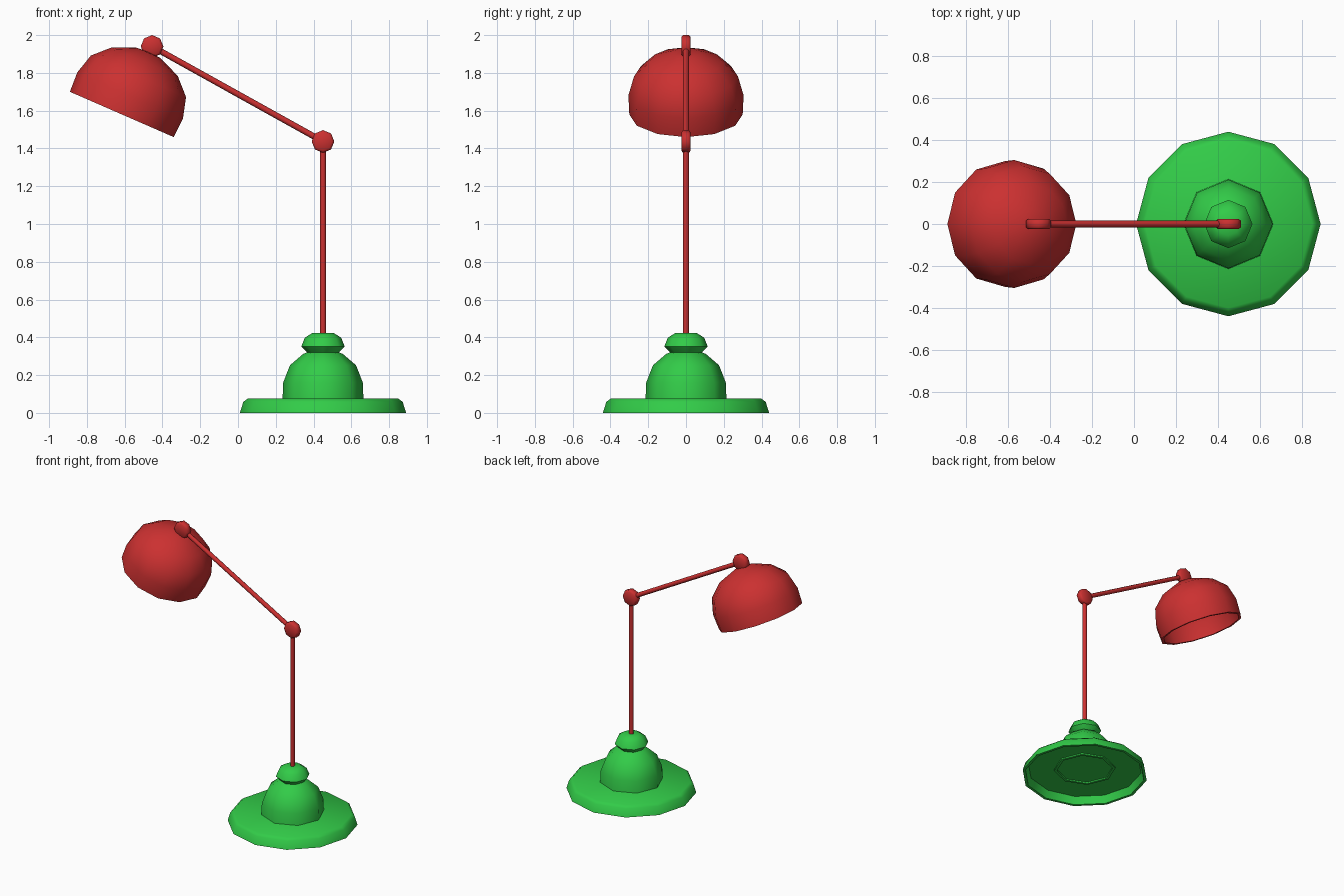
import bpy, bmesh, math
from mathutils import Vector, Matrix

if "Cube" in bpy.data.objects:
    bpy.data.objects.remove(bpy.data.objects["Cube"], do_unlink=True)


def make_material(name, rgb):
    mat = bpy.data.materials.new(name)
    mat.use_nodes = True
    mat.diffuse_color = (*rgb, 1)
    mat.node_tree.nodes["Principled BSDF"].inputs["Base Color"].default_value = (*rgb, 1)
    return mat


RED = make_material("lamp red", (0.6, 0.03, 0.03))
GREEN = make_material("base green", (0.032, 0.6, 0.065))


def lathe(name, profile, sides, mat, origin, axis=(0, 0, 1), closed=False):
    """Spin a (radius, height) profile about z, then point z along axis."""
    bm = bmesh.new()
    verts = [bm.verts.new((r, 0, h)) for r, h in profile]
    edges = [bm.edges.new(pair) for pair in zip(verts, verts[1:])]
    if closed:
        edges.append(bm.edges.new((verts[-1], verts[0])))
    bmesh.ops.spin(bm, geom=verts + edges, cent=(0, 0, 0), axis=(0, 0, 1),
                   angle=math.tau, steps=sides)
    bmesh.ops.remove_doubles(bm, verts=bm.verts, dist=0.0005)
    bmesh.ops.recalc_face_normals(bm, faces=bm.faces)
    mesh = bpy.data.meshes.new(name)
    bm.to_mesh(mesh)
    bm.free()
    mesh.materials.append(mat)
    obj = bpy.data.objects.new(name, mesh)
    bpy.context.collection.objects.link(obj)
    z = Vector(axis).normalized()
    y = Vector((0, 1, 0)) if abs(z.y) < 0.5 else Vector((0, 0, 1))
    x = y.cross(z)
    rot = Matrix((x, y, z)).transposed().to_4x4()
    obj.matrix_world = Matrix.Translation(origin) @ rot
    bpy.ops.object.select_all(action='DESELECT')
    obj.select_set(True)
    bpy.context.view_layer.objects.active = obj
    bpy.ops.object.shade_smooth_by_angle(angle=math.radians(55))
    return obj


def rod(name, start, end, radius):
    start, end = Vector(start), Vector(end)
    span = (end - start).length
    lathe(name, [(0, 0), (radius, 0), (radius, span), (0, span)], 8, RED, start, end - start)


FOOT = (0.45, 0, 0)
ELBOW = (0.45, 0, 1.437)
HEAD = (-0.455, 0, 1.94)

# Foot plate, recessed underneath
lathe("foot_plate", [(0, 0.075), (0.40, 0.075), (0.422, 0.058), (0.44, 0),
                     (0.42, 0), (0.40, 0.055), (0, 0.055)], 12, GREEN, FOOT)

# Hollow dome whose rim shows below the plate
lathe("base_dome", [(0.215, 0.045), (0.211, 0.16), (0.175, 0.252), (0.105, 0.312),
                    (0.06, 0.33), (0.05, 0.31), (0.16, 0.24), (0.195, 0.16),
                    (0.195, 0.045)], 8, GREEN, FOOT, closed=True)

# Collar that holds the post
lathe("base_collar", [(0, 0.29), (0.06, 0.30), (0.085, 0.32), (0.115, 0.352),
                      (0.096, 0.398), (0.055, 0.424), (0, 0.424)], 8, GREEN, FOOT)

# Post and arm
rod("post", (0.45, 0, 0.40), ELBOW, 0.016)
rod("arm", ELBOW, HEAD, 0.016)

# Bevelled pivot discs
PIVOT = [(0, -0.025), (0.048, -0.025), (0.06, -0.016),
         (0.06, 0.016), (0.048, 0.025), (0, 0.025)]
for name, place in (("elbow_pivot", ELBOW), ("head_pivot", HEAD)):
    lathe(name, PIVOT, 8, RED, place, (0, 1, 0))

# Tilted hollow shade
lathe("shade", [(0, 0.36), (0.07, 0.355), (0.19, 0.305), (0.275, 0.22), (0.305, 0.11),
                (0.3, 0), (0.28, 0), (0.285, 0.11), (0.258, 0.21), (0.18, 0.287),
                (0.065, 0.335), (0, 0.34)], 12, RED, (-0.615, 0, 1.58), (0.4, 0, 0.917))
